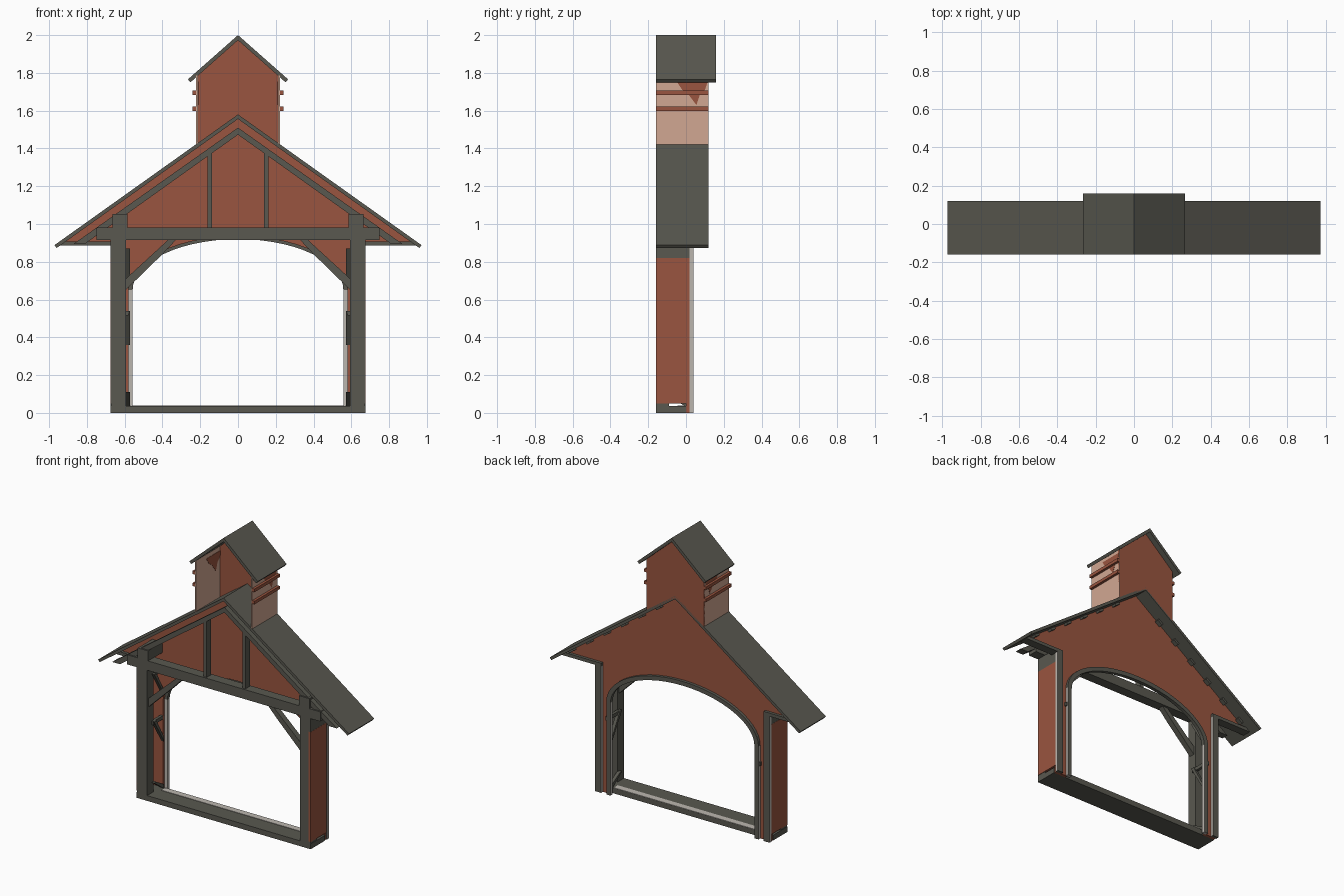
import bpy, bmesh, math
from mathutils import Vector

if "Cube" in bpy.data.objects:
    bpy.data.objects.remove(bpy.data.objects["Cube"])


def material(name, rgb):
    m = bpy.data.materials.new(name)
    m.diffuse_color = (*rgb, 1)
    m.use_nodes = True
    m.node_tree.nodes["Principled BSDF"].inputs["Base Color"].default_value = m.diffuse_color
    return m


DARK = material("dark_grey_timber", (0.100, 0.098, 0.080))
RED = material("barn_red", (0.320, 0.090, 0.050))
PINK = material("faded_pink", (0.640, 0.390, 0.290))
PALE = material("pale_grey", (0.500, 0.470, 0.430))


def finish(name, bm, mat, second=None, rule=None):
    bmesh.ops.recalc_face_normals(bm, faces=bm.faces)
    me = bpy.data.meshes.new(name)
    me.materials.append(mat)
    if second:
        me.materials.append(second)
        bm.normal_update()
        for f in bm.faces:
            f.material_index = int(rule(f))
    bm.to_mesh(me)
    bm.free()
    ob = bpy.data.objects.new(name, me)
    bpy.context.collection.objects.link(ob)
    return ob


def prism(name, pts, lo, hi, mat, axis="y", second=None, rule=None):
    """Extrude an outline: (x, z) along y, or (y, z) along x."""
    bm = bmesh.new()
    if axis == "y":
        place = lambda p, d: (p[0], d, p[1])
    else:
        place = lambda p, d: (d, p[0], p[1])
    a = [bm.verts.new(place(p, lo)) for p in pts]
    b = [bm.verts.new(place(p, hi)) for p in pts]
    bm.faces.new(a)
    bm.faces.new(b[::-1])
    n = len(pts)
    for i in range(n):
        j = (i + 1) % n
        bm.faces.new((a[i], b[i], b[j], a[j]))
    return finish(name, bm, mat, second, rule)


def box(name, x, y, z, mat, second=None, rule=None):
    x = sorted(x)
    pts = [(x[0], z[0]), (x[1], z[0]), (x[1], z[1]), (x[0], z[1])]
    return prism(name, pts, y[0], y[1], mat, "y", second, rule)


def flip(pts, s):
    return [(s * x, z) for x, z in pts]


def arch(a, b, spring=0.65, n=28):
    """Opening edge from the right foot over the top to the left foot."""
    curve = [(a * math.cos(math.pi * i / n), spring + b * math.sin(math.pi * i / n))
             for i in range(n + 1)]
    return [(a, 0.0)] + curve + [(-a, 0.0)]


SLOPE = 0.712
roof_z = lambda x: 1.58 - SLOPE * abs(x)

# Back gable wall with arched opening
wall = [(-0.67, 0), (-0.67, 0.9), (-0.93, 0.9), (0, 1.56), (0.93, 0.9), (0.67, 0.9), (0.67, 0)]
prism("back_wall", wall + arch(0.58, 0.285), 0.0, 0.02, RED)

# Arch trim: dark on its back, pale on the lower edges and inside
not_back = lambda f: f.normal.y < 0.5 and f.calc_center_median().z < 0.64
outer, inner = arch(0.59, 0.30), arch(0.558, 0.27)
bm = bmesh.new()
rings = [[bm.verts.new((x, y, z)) for x, z in path]
         for path, y in ((outer, 0.015), (outer, 0.04), (inner, 0.04), (inner, 0.015))]
for k in range(4):
    p, q = rings[k], rings[(k + 1) % 4]
    for i in range(len(p) - 1):
        bm.faces.new((p[i], p[i + 1], q[i + 1], q[i]))
for i in (0, -1):
    bm.faces.new([r[i] for r in rings])
finish("arch_trim", bm, DARK, PALE, not_back)

# Sill with a pale worn strip on top
box("sill", (-0.675, 0.675), (-0.16, 0.0), (0.0, 0.037), DARK)
box("sill_worn_strip", (-0.56, 0.56), (-0.045, -0.001), (0.036, 0.04), PALE)

# Main tie beam
box("tie_beam", (-0.75, 0.75), (-0.16, -0.09), (0.915, 0.982), DARK)

for s, side in ((-1, "left"), (1, "right")):
    # Front frame
    box(side + "_front_post", (s * 0.592, s * 0.672), (-0.16, -0.09), (0.0, 0.915), DARK)
    prism(side + "_front_brace", flip([(0.60, 0.645), (0.60, 0.705), (0.36, 0.925), (0.32, 0.925),
          (0.40, 0.84)], s), -0.145, -0.105, DARK)
    box(side + "_queen_post", (s * 0.138, s * 0.162), (-0.15, -0.10), (0.98, 1.39), DARK)
    prism(side + "_truss_rafter", flip([(0, 1.51), (0.87, 0.895), (0.81, 0.895), (0, 1.473)], s),
          -0.15, -0.10, DARK)
    box(side + "_wall_plate", (s * 0.585, s * 0.665), (-0.16, 0.0), (0.98, 1.052), DARK)

    # Side wall and its framing
    box(side + "_side_wall", (s * 0.66, s * 0.675), (-0.16, 0.02), (0.05, 0.82), RED)
    box(side + "_side_header", (s * 0.62, s * 0.674), (-0.16, 0.02), (0.82, 0.915), DARK)
    box(side + "_side_girt", (s * 0.58, s * 0.60), (-0.11, 0.035), (0.515, 0.54), DARK)
    for top, low in ((0.87, 0.69), (0.54, 0.36), (0.11, 0.03)):
        prism(side + "_side_brace", [(-0.11, top), (-0.085, top), (0.0, low + 0.03), (0.0, low)],
              min(s * 0.572, s * 0.595), max(s * 0.572, s * 0.595), DARK, "x")

    # Back corner trim and eave trim
    box(side + "_corner_trim", (s * 0.63, s * 0.676), (0.018, 0.04), (0.0, 0.885), DARK,
        PALE, lambda f: abs(f.normal.x) > 0.5)
    box(side + "_eave_trim", (s * 0.63, s * 0.94), (-0.02, 0.04), (0.885, 0.908), DARK)

    # Main roof slab, with purlin ends under the rear overhang
    prism(side + "_roof", flip([(0, 1.58), (0.972, 0.888), (0.960, 0.873), (0, 1.556)], s),
          -0.16, 0.12, DARK)
    for i in range(6):
        x0 = 0.17 + 0.135 * i
        x1 = x0 + 0.035
        pts = [(x0, roof_z(x0) - 0.02), (x1, roof_z(x1) - 0.02),
               (x1 - 0.01, roof_z(x1) - 0.035), (x0 - 0.01, roof_z(x0) - 0.035)]
        prism(side + "_purlin_end", flip(pts, s), 0.015, 0.05, DARK)

    # Tower side wall, paint remnant and bands
    box(side + "_tower_wall", (s * 0.212, s * 0.222), (-0.16, 0.118), (1.415, 1.785), PINK)
    a, b = sorted((s * 0.210, s * 0.2235))
    prism(side + "_tower_paint_patch", [(-0.05, 1.755), (0.115, 1.755), (0.10, 1.71), (0.075, 1.69),
          (0.055, 1.63), (0.01, 1.69), (-0.02, 1.71)], a, b, RED, "x")
    for z in (1.61, 1.695):
        box(side + "_tower_band", (s * 0.22, s * 0.24), (-0.16, 0.12), (z - 0.011, z + 0.011), RED)

    # Tower roof slab
    prism(side + "_tower_roof", flip([(0, 2.0), (0.265, 1.766), (0.252, 1.75), (0, 1.973)], s),
          -0.16, 0.16, DARK)

# Tower back wall, sitting on the main roof; the tower front stays open
prism("tower_back_wall", [(-0.222, 1.41), (-0.222, 1.78), (0, 1.98), (0.222, 1.78), (0.222, 1.41),
      (0, 1.565)], 0.105, 0.12, RED)
